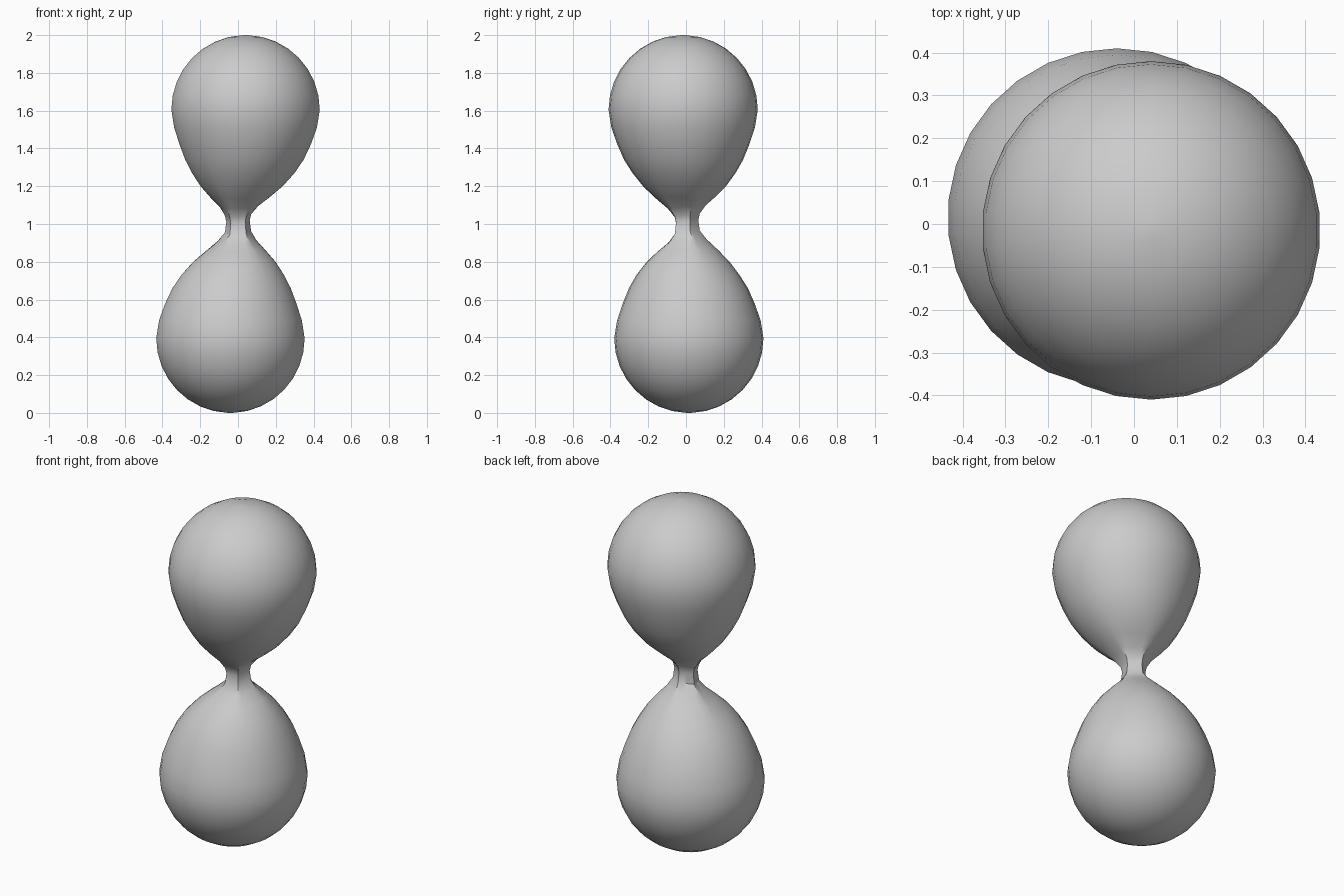
import bpy, bmesh, math

if "Cube" in bpy.data.objects:
    bpy.data.objects.remove(bpy.data.objects["Cube"])

SEG = 30
R = 0.395          # bulb radius
CZ = 0.605         # bulb centre height above the waist

grey = bpy.data.materials.new("plain grey")
grey.diffuse_color = (0.6, 0.6, 0.6, 1)
grey.use_nodes = True
grey.node_tree.nodes["Principled BSDF"].inputs["Base Color"].default_value = grey.diffuse_color

# Teardrop half profile: (height above waist, radius, pentagon amount, centre shift)
half = [(0.045, 0.073, 1.0, 0.0), (0.09, 0.107, 0.6, 0.15), (0.14, 0.162, 0.25, 0.3),
        (0.2, 0.221, 0.08, 0.5), (0.27, 0.273, 0, 0.7), (0.34, 0.315, 0, 0.85),
        (0.42, 0.349, 0, 0.95), (0.51, 0.380, 0, 1.0)]
half += [(CZ + R * math.sin(a), R * math.cos(a), 0, 1.0)
         for a in (math.radians(d) for d in range(0, 89, 11))]


def pentagon(a):
    """Radius factor of a five-sided outline with a corner at 90 degrees."""
    step = math.radians(72)
    off = (a - math.pi / 2) % step - step / 2
    return math.cos(step / 2) / math.cos(off)


def ring(bm, h, r, pent, shift):
    """One cross-section; negative heights belong to the lower bulb."""
    s = (h > 0) - (h < 0)
    cx, cy = 0.04 * shift * s, -0.015 * shift * s
    verts = []
    for i in range(SEG):
        a = math.pi / 2 + 2 * math.pi * i / SEG
        k = r * (1 + pent * (pentagon(a) - 1))
        x, y = k * math.cos(a), k * math.sin(a)
        tilt = pent * (0.14 * y + 0.05 * x)
        verts.append(bm.verts.new((cx + x, cy + y, 1 + h + tilt)))
    return verts


# Twin bulbs joined at a narrow five-sided waist
bm = bmesh.new()
sections = [(-h, r, p, c) for h, r, p, c in reversed(half)]
sections += [(0.012, 0.065, 1.0, 0.0)] + half
rings = [ring(bm, *s) for s in sections]
for lo, hi in zip(rings, rings[1:]):
    for i in range(SEG):
        j = (i + 1) % SEG
        bm.faces.new((lo[i], lo[j], hi[j], hi[i]))

# Rounded ends
bottom = bm.verts.new((-0.04, 0.015, 0))
top = bm.verts.new((0.04, -0.015, 2))
for i in range(SEG):
    j = (i + 1) % SEG
    bm.faces.new((rings[0][j], rings[0][i], bottom))
    bm.faces.new((rings[-1][i], rings[-1][j], top))

mesh = bpy.data.meshes.new("twin_bulbs")
bmesh.ops.recalc_face_normals(bm, faces=bm.faces)
bm.to_mesh(mesh)
bm.free()
mesh.materials.append(grey)
body = bpy.data.objects.new("twin_bulbs", mesh)
bpy.context.collection.objects.link(body)

# Smooth bulbs, crisp waist edges
bpy.context.view_layer.objects.active = body
body.select_set(True)
bpy.ops.object.shade_smooth_by_angle(angle=math.radians(35))
